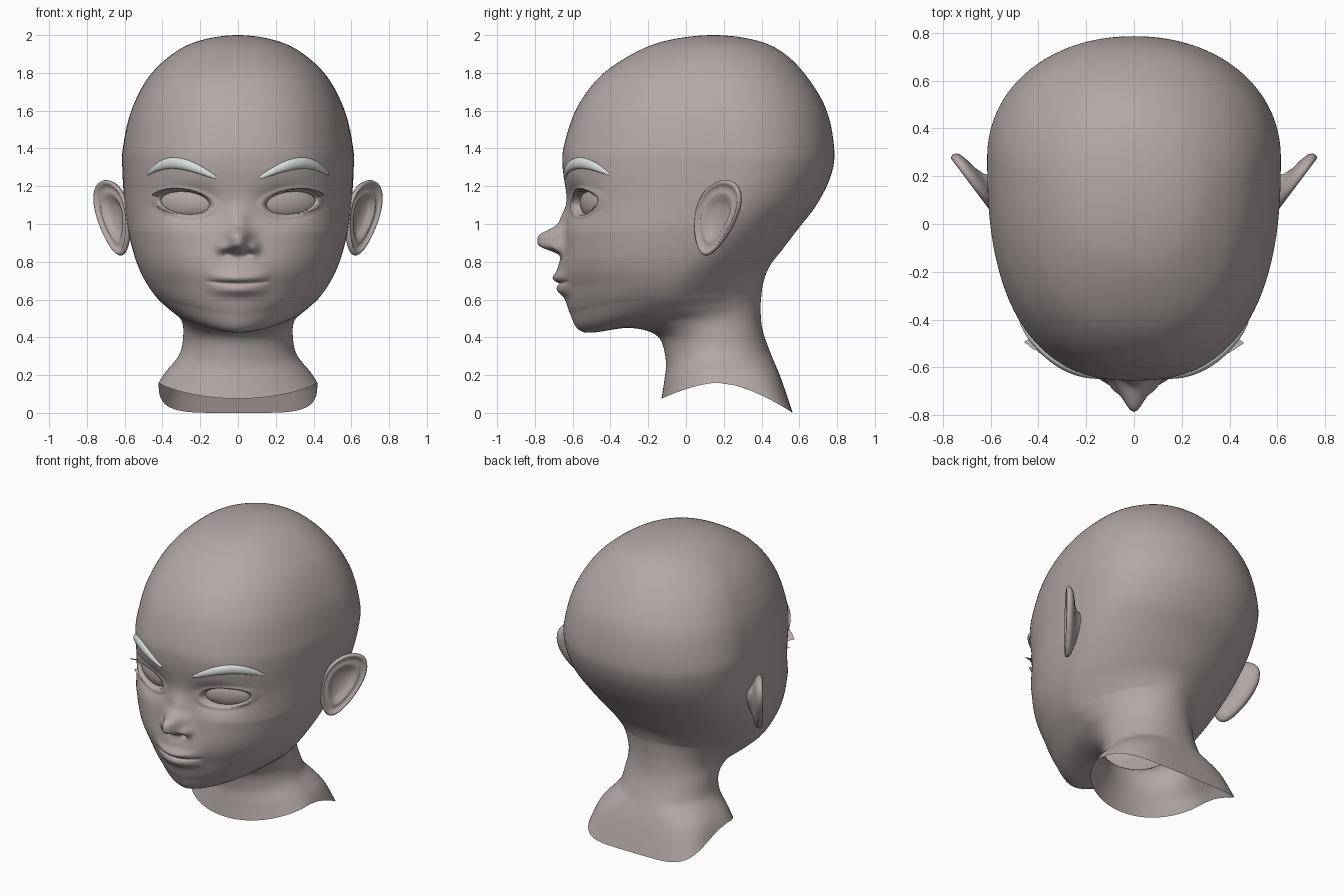
import bpy, bmesh, math
from mathutils import Matrix, Vector
from mathutils.bvhtree import BVHTree

cube = bpy.data.objects.get("Cube")
if cube:
    bpy.data.objects.remove(cube, do_unlink=True)


def material(name, colour):
    mat = bpy.data.materials.new(name)
    mat.use_nodes = True
    mat.diffuse_color = colour
    mat.node_tree.nodes["Principled BSDF"].inputs["Base Color"].default_value = colour
    return mat


skin = material("warm grey skin", (0.45, 0.39, 0.38, 1))
brow_grey = material("pale brow grey", (0.68, 0.73, 0.71, 1))


def finish(name, bm, mat):
    bmesh.ops.remove_doubles(bm, verts=bm.verts, dist=0.00001)
    bmesh.ops.recalc_face_normals(bm, faces=bm.faces)
    for face in bm.faces:
        face.smooth = True
    mesh = bpy.data.meshes.new(name)
    bm.to_mesh(mesh)
    mesh.materials.append(mat)
    obj = bpy.data.objects.new(name, mesh)
    bpy.context.collection.objects.link(obj)
    return obj


def loft(rings, closed=True):
    """Skin a list of equally long point rings."""
    bm = bmesh.new()
    rows = [[bm.verts.new(p) for p in ring] for ring in rings]
    count = len(rows[0])
    for a, b in zip(rows, rows[1:]):
        for i in range(count if closed else count - 1):
            j = (i + 1) % count
            bm.faces.new((a[i], a[j], b[j], b[i]))
    return bm


def bell(value, width, power=2):
    return math.exp(-abs(value / width) ** power)


def smooth(value):
    value = min(max(value, 0), 1)
    return value * value * (3 - 2 * value)


def keyed(keys, t):
    """Linear interpolation through (position, value) keys."""
    for (a, va), (b, vb) in zip(keys, keys[1:]):
        if t <= b:
            return va + (vb - va) * (t - a) / (b - a)
    return keys[-1][1]


def catmull(a, b, c, d, t):
    return 0.5 * (2 * b + (c - a) * t + (2 * a - 5 * b + 4 * c - d) * t * t
                  + (3 * b - a - 3 * c + d) * t ** 3)


# Head and neck rings: front y, z | half width, side y, z | back y, z
SECTIONS = [
    (.15, 2.0, 0, .15, 2.0, .15, 2.0),
    (-.075, 1.977, .18, .15, 1.977, .36, 1.975),
    (-.255, 1.915, .325, .17, 1.915, .51, 1.91),
    (-.445, 1.79, .468, .2, 1.785, .64, 1.78),
    (-.575, 1.62, .565, .24, 1.6, .745, 1.6),
    (-.645, 1.42, .61, .27, 1.4, .785, 1.39),
    (-.653, 1.3, .612, .27, 1.28, .765, 1.25),
    (-.632, 1.13, .602, .22, 1.12, .69, 1.1),
    (-.638, .95, .583, .13, .97, .59, .97),
    (-.655, .78, .543, .02, .815, .51, .865),
    (-.64, .66, .495, -.05, .705, .445, .78),
    (-.615, .53, .43, -.08, .61, .412, .7),
    (-.54, .427, .36, -.05, .545, .4, .63),
    (-.3, .45, .3, .05, .49, .395, .55),
    (-.15, .405, .29, .14, .41, .405, .44),
    (-.107, .28, .31, .17, .31, .45, .31),
    (-.115, .17, .385, .18, .215, .5, .19),
    (-.13, .075, .42, .17, .16, .565, 0),
]
FRONT_POWER = [(0, 2), (3, 2.3), (6, 2.5), (8, 2.5), (9, 2.2), (10, 1.95), (11, 1.75),
               (12, 1.7), (13, 1.85), (15, 2), (17, 2)]
BACK_POWER = [(0, 2), (4, 2.1), (7, 2.1), (9, 1.9), (11, 1.75), (13, 2.1), (15, 2.2), (17, 5)]
EYE_X, EYE_Z = .28, 1.113


def relief(x, z):
    """Forward push of the face surface for nose, lips and eye sockets."""
    x = abs(x)
    # nose bridge, tip, wings and nostrils
    d = .035 * bell(z - 1.01, .07) * bell(x, .055)
    d += .14 * bell(z - .908, .068 if z > .908 else .055, 3) * bell(x, .066)
    d += .032 * bell(z - .872, .035) * bell(x - .085, .03)
    d -= .022 * bell(z - .842, .015) * bell(x - .058, .022)
    # muzzle and lips
    d += .03 * bell(z - .72, .1) * bell(x, .15)
    t = x / .18
    if t < 1:
        full = (1 - t * t) ** 1.2
        seam = .685 + .014 * t * t
        d += .026 * full * bell(z - seam - .028, .028)
        d += .026 * full * bell(z - seam + .036, .03)
        d -= .016 * (1 - t * t) * bell(z - seam, .009)
    # socket, lid rim and recess behind the lids
    d -= .065 * bell(x - .25, .13) * bell(z - 1.1, .085)
    dx = x - EYE_X
    m = (dx / .135) ** 2 + ((z - EYE_Z - .1 * dx) / .063) ** 2
    d += .01 * bell(m - 1.3, .35)
    d -= .055 * smooth((1.05 - m) / .3)
    return d


def head_ring(section, t, columns=200):
    yf, zf, w, ys, zs, yb, zb = section
    ring = []
    for i in range(columns):
        u = 2 * math.pi * i / columns
        a = u - .55 * math.sin(u)          # columns crowd towards the face
        s, c = math.sin(a), math.cos(a)
        power = keyed(FRONT_POWER if c > 0 else BACK_POWER, t)
        x = math.copysign(w * abs(s) ** (2 / power), s)
        f = abs(c) ** (2 / power)
        y_end, z_end = (yf, zf) if c > 0 else (yb, zb)
        y = ys + (y_end - ys) * f
        z = zs + (z_end - zs) * f ** 1.6
        if c > 0 and z > .5 and t < 12:
            y -= relief(x, z) * smooth(f / .5)
        ring.append((x, y, z))
    return ring


r = SECTIONS[1]
rows = [(r[5], r[6], -r[2], r[3], r[4], r[0], r[1])] + SECTIONS + [SECTIONS[-1]]
rings = []
for k in range(len(SECTIONS) - 1):
    steps = 24 if 6 <= k < 12 else 7
    for n in range(steps):
        t = n / steps
        blend = [catmull(*v, t) for v in zip(*rows[k:k + 4])]
        rings.append(head_ring(blend, k + t))
rings.append(head_ring(SECTIONS[-1], 17))
head = loft(rings)
finish("head_and_neck", head, skin)
surface = BVHTree.FromBMesh(head)


def on_face(x, z):
    hit = surface.ray_cast(Vector((x, -2, z)), Vector((0, 1, 0)))[0]
    return hit if hit else Vector((x, -.5, z))


# Ear dish: distance from the centre, height over the ear plane, slide to the front
EAR_PROFILE = [(0, -.03, 0), (.3, -.028, 0), (.48, -.018, 0), (.6, .0, 0), (.7, .002, 0),
               (.79, -.006, 0), (.87, .006, 0), (.93, .015, 0), (.98, .011, 0), (1, 0, 0),
               (.98, -.013, 0), (.9, -.025, 0), (.75, -.035, .012), (.58, -.043, .035),
               (.45, -.058, .055), (.38, -.09, .07)]
BROW = [(.116, 1.246, .009), (.16, 1.268, .019), (.22, 1.296, .027), (.29, 1.319, .032),
        (.36, 1.326, .031), (.42, 1.308, .026), (.455, 1.286, .018), (.478, 1.264, .007)]


def lash(side, start, end, reach, lift):
    """Thin strip along the lid edge, flaring towards the outer corner."""
    inner, outer = [], []
    for i in range(25):
        k = i / 24
        a = math.radians(start + (end - start) * k)
        dx = .138 * math.cos(a)
        x, z = EYE_X + dx, EYE_Z + .1 * dx + .066 * math.sin(a)
        base = on_face(side * x, z)
        size = reach * (.35 + .65 * k)
        inner.append(base + Vector((0, .008, 0)))
        outer.append(base + Vector((side * size * k, -size * .6, lift * size)))
    return loft([inner, outer], closed=False)


for side, label in ((1, "left"), (-1, "right")):
    # Ear
    centre = Vector((side * .66, .158, 1.033))
    along, out = Vector((side * .6, .8, 0)), Vector((side * .8, -.6, 0))
    ear = []
    for radius, height, slide in EAR_PROFILE:
        ring = []
        for i in range(48):
            a = 2 * math.pi * i / 48
            v = .2 * math.sin(a) * radius
            u = .135 * math.cos(a) * radius * (1 + .28 * math.sin(a)) + .32 * v - slide
            ring.append(centre + along * u + out * height + Vector((0, 0, v)))
        ear.append(ring)
    finish(label + "_ear", loft(ear), skin)

    # Eyeball, turned to follow the face
    eye = bmesh.new()
    place = (Matrix.Translation((side * (EYE_X - .02), -.475, EYE_Z))
             @ Matrix.Rotation(side * math.radians(23), 4, 'Z')
             @ Matrix.Diagonal((.17, .06, .09, 1)))
    bmesh.ops.create_uvsphere(eye, u_segments=40, v_segments=24, radius=1, matrix=place)
    finish(label + "_eyeball", eye, skin)

    # Lashes
    finish(label + "_upper_lash", lash(side, 165, 12, .045, .3), skin)
    finish(label + "_lower_lash", lash(side, 275, 335, .025, -.3), skin)

    # Brow
    brow = []
    for x, z, thick in BROW:
        base = on_face(side * x, z)
        brow.append([base + Vector((side * thick * .3 * math.cos(a),
                                    -.002 - thick * .6 * math.cos(a),
                                    thick * math.sin(a)))
                     for a in (2 * math.pi * i / 12 for i in range(12))])
    obj = finish(label + "_brow", loft(brow), brow_grey)
    rounding = obj.modifiers.new("rounding", 'SUBSURF')
    rounding.levels = rounding.render_levels = 2
